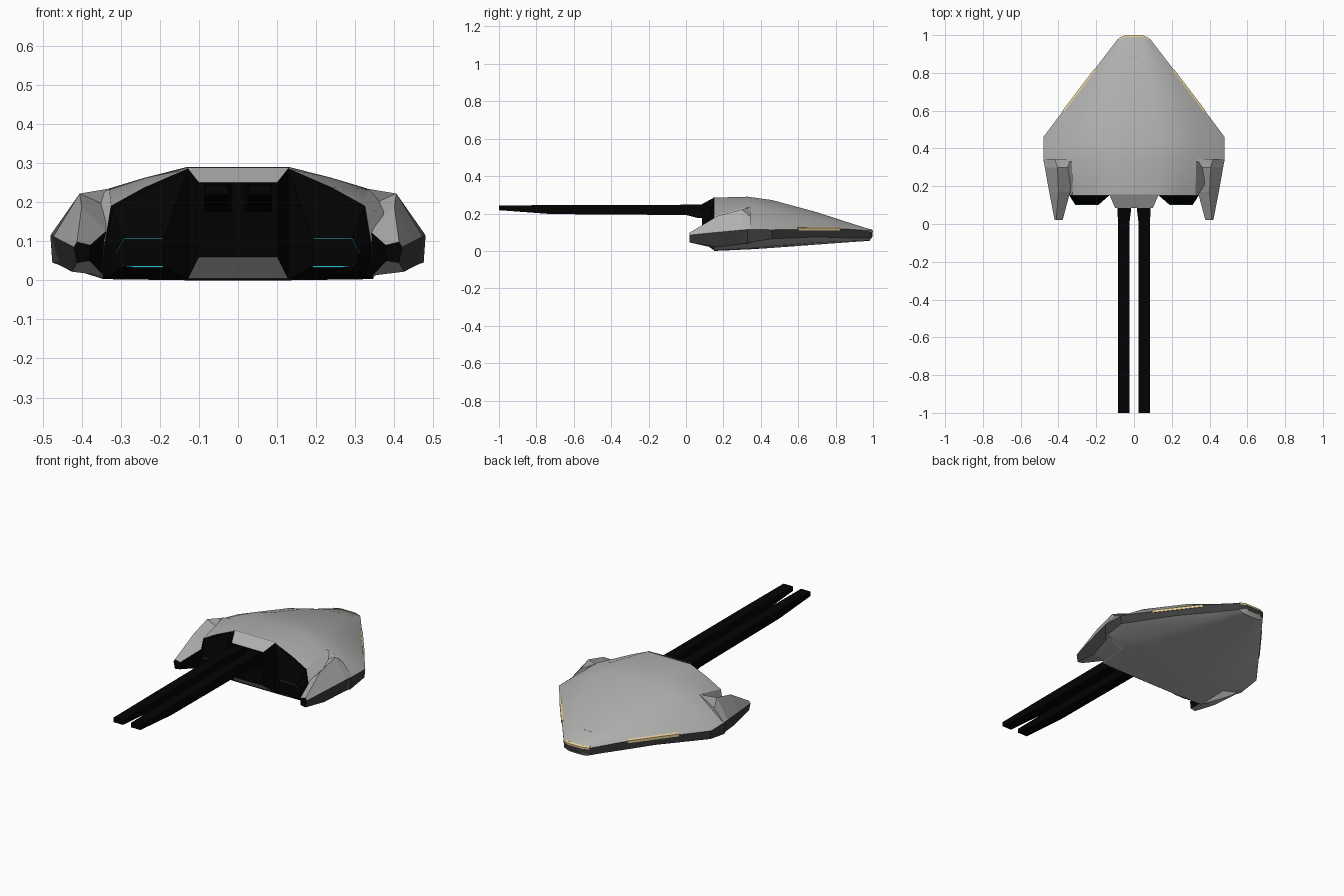
import bpy, bmesh, math
from mathutils import Vector

if "Cube" in bpy.data.objects:
    bpy.data.objects.remove(bpy.data.objects["Cube"])

def material(name, rgb):
    m = bpy.data.materials.new(name)
    m.diffuse_color = (*rgb, 1)
    m.use_nodes = True
    m.node_tree.nodes["Principled BSDF"].inputs["Base Color"].default_value = m.diffuse_color
    return m

LIGHT = material("light grey plating", (0.43, 0.43, 0.42))
RIM = material("dark rim", (0.045, 0.045, 0.045))
BLACK = material("black metal", (0.0008, 0.0008, 0.0008))
SAND = material("sand trim", (0.78, 0.60, 0.30))
CYAN = material("cyan lights", (0.02, 0.55, 0.62))

def loft(name, rings, mats, pick, smooth=None):
    """Skin closed rings; pick(segment) gives a material slot, 'a'/'b' are end caps."""
    bm = bmesh.new()
    vs = [[bm.verts.new(p) for p in r] for r in rings]
    n = len(rings[0])
    for a, b in zip(vs, vs[1:]):
        for i in range(n):
            j = (i + 1) % n
            bm.faces.new((a[i], a[j], b[j], b[i])).material_index = pick(i)
    bm.faces.new(vs[0]).material_index = pick('a')
    bm.faces.new(vs[-1]).material_index = pick('b')
    bmesh.ops.recalc_face_normals(bm, faces=bm.faces)
    me = bpy.data.meshes.new(name)
    bm.to_mesh(me)
    bm.free()
    for m in mats:
        me.materials.append(m)
    ob = bpy.data.objects.new(name, me)
    bpy.context.collection.objects.link(ob)
    if smooth:
        bpy.ops.object.select_all(action='DESELECT')
        bpy.context.view_layer.objects.active = ob
        ob.select_set(True)
        bpy.ops.object.shade_smooth_by_angle(angle=math.radians(smooth))
    return ob

def mirror(ob):
    ob.modifiers.new("mirror", 'MIRROR')
    return ob

def box(name, x0, x1, y0, y1, z0, z1, mat):
    rings = [[(x0, y, z0), (x1, y, z0), (x1, y, z1), (x0, y, z1)] for y in (y0, y1)]
    return loft(name, rings, [mat], lambda i: 0)

# Hull: half sections from ridge, over the shoulder and rim, to the belly
sections = [
    (0.15, [(.13, .285), (.24, .237), (.325, .19), (.34, .10), (.345, .05), (.345, .003), (.13, 0)]),
    (0.33, [(.13, .29), (.24, .262), (.33, .235), (.48, .115), (.475, .045), (.35, .012), (.12, .008)]),
    (0.46, [(.125, .272), (.22, .25), (.32, .212), (.48, .113), (.475, .065), (.34, .027), (.11, .016)]),
    (0.70, [(.10, .207), (.17, .195), (.23, .17), (.30, .118), (.295, .075), (.21, .045), (.08, .034)]),
    (0.85, [(.07, .158), (.11, .15), (.145, .137), (.185, .118), (.18, .07), (.13, .051), (.06, .045)]),
    (0.98, [(.04, .117), (.06, .115), (.07, .113), (.085, .108), (.082, .068), (.06, .057), (.03, .054)]),
    (0.997, [(.02, .104), (.03, .103), (.035, .102), (.045, .10), (.044, .08), (.035, .076), (.02, .075)]),
]
rings = [[(x, y, z) for x, z in h] + [(-x, y, z) for x, z in reversed(h)] for y, h in sections]

def hull_slot(i):
    if i == 'a':
        return 2
    return 1 if i in ('b', 3, 9) else 0

loft("hull", rings, [LIGHT, RIM, BLACK], hull_slot, 25)

# Rear side fins that taper to blunt tips, black on the inside
fin = [
    (0.345, [(.325, .012), (.465, .042), (.48, .115), (.42, .182), (.327, .235)]),
    (0.30, [(.33, .012), (.455, .038), (.472, .112), (.405, .222), (.335, .19)]),
    (0.17, [(.343, .012), (.425, .022), (.449, .10), (.40, .188), (.338, .125)]),
    (0.02, [(.38, .05), (.412, .045), (.42, .085), (.412, .098), (.378, .09)]),
]
rings = [[(x, y, z) for x, z in p] for y, p in fin]
mirror(loft("rear_fin", rings, [LIGHT, RIM, BLACK],
            lambda i: {1: 1, 'b': 2, 4: 2}.get(i, 0)))

# Black engine blocks bulging from the rear
mirror(loft("engine_block", [
    [(.13, .152, .003), (.343, .152, .005), (.338, .152, .10), (.322, .152, .185), (.13, .152, .28)],
    [(.19, .10, .037), (.29, .10, .037), (.31, .10, .07), (.29, .10, .105), (.19, .10, .105)],
], [BLACK], lambda i: 0))

# Central spine block: light roof and floor, black sides
loft("spine_block", [
    [(-.13, .155, 0), (.13, .155, 0), (.13, .155, .288), (-.13, .155, .288)],
    [(-.10, .085, .06), (.10, .085, .06), (.10, .085, .25), (-.10, .085, .25)],
], [BLACK, LIGHT], lambda i: {0: 1, 2: 1}.get(i, 0))

# Twin forward prongs with a thicker root and thinned tip
prong = [(.14, .175, .247), (.07, .175, .247), (0, .192, .247), (-.72, .197, .245), (-1, .218, .243)]
rings = []
for y, lo, hi in prong:
    a, b = (.016, .087) if y > .05 else (.025, .085)
    rings.append([(a, y, lo), (b, y, lo), (b, y, hi), (a, y, hi)])
mirror(loft("prong", rings, [BLACK], lambda i: 0))

# Sand trim along the slanted rim and round the nose
def edge_point(y, out):
    x = .085 + (.98 - y) * .395 / .52
    d = Vector((.52, .395)).normalized() * out
    return x + d.x, y + d.y

rings = []
for y in (.60, .70, .82):
    (xi, yi), (xo, yo) = edge_point(y, -.006), edge_point(y, .004)
    rings.append([(xi, yi, .108), (xo, yo, .108), (xo, yo, .122), (xi, yi, .128)])
mirror(loft("side_trim", rings, [SAND], lambda i: 0))
rings = []
for x, y in ((-.08, .982), (-.045, .997), (.045, .997), (.08, .982)):
    rings.append([(x, y - .006, .103), (x, y + .003, .10), (x, y + .003, .109), (x, y - .006, .116)])
loft("nose_trim", rings, [SAND], lambda i: 0)

# Thin cyan glow outline set just behind each engine face
outline = [(.192, .033), (.268, .033), (.293, .037), (.312, .07), (.291, .1085), (.192, .1085)]
mirror(loft("engine_glow", [[(x, y, z) for x, z in outline] for y in (.1015, .104)],
            [CYAN], lambda i: 0))

# Small cyan marks on the nose
for x in (-.024, .008):
    box("nose_light", x, x + .016, .877, .885, .13, .1478, CYAN)
